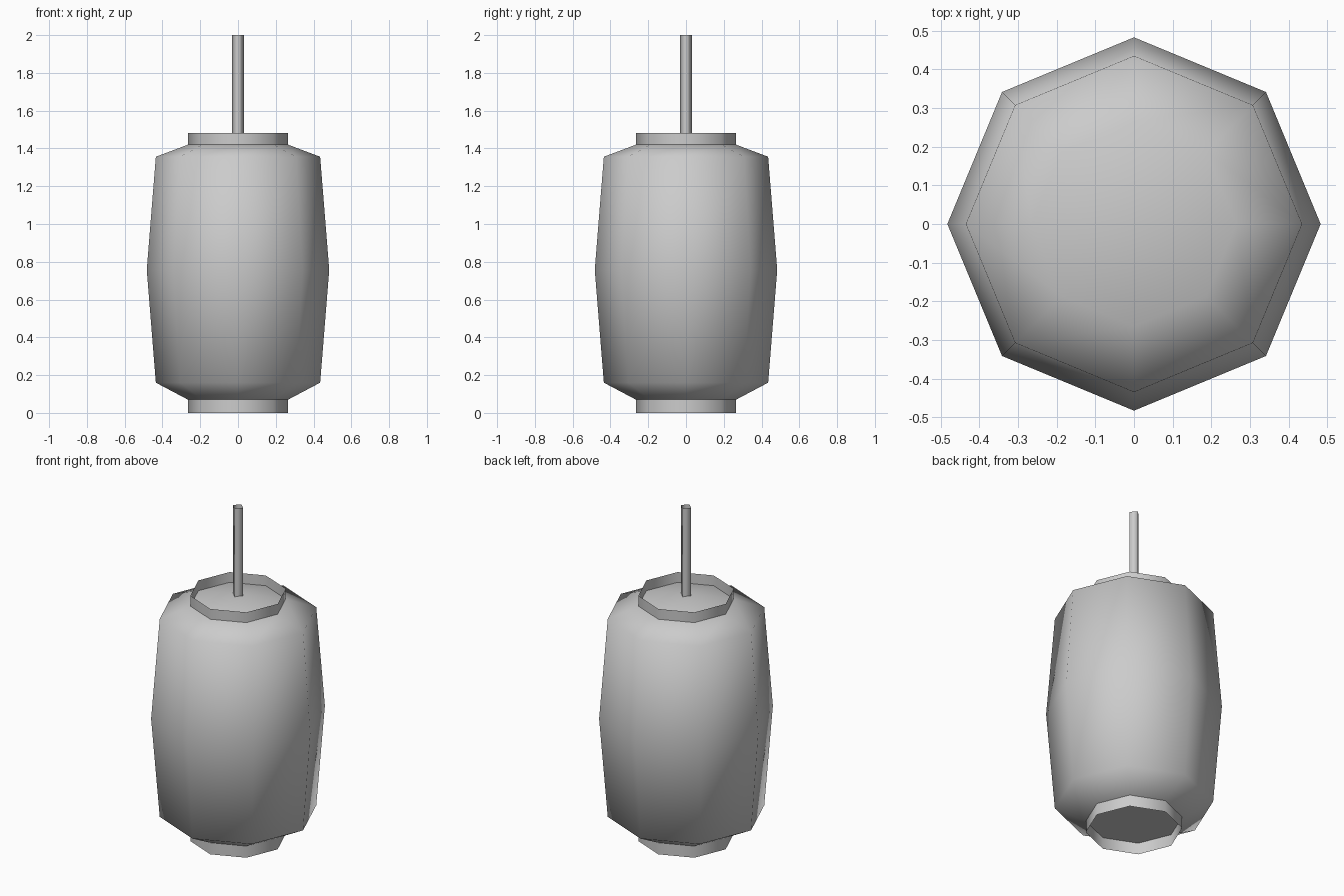
import bpy
import bmesh
from math import cos, sin, tau

cube = bpy.data.objects.get("Cube")
if cube:
    bpy.data.objects.remove(cube)

grey = bpy.data.materials.new("plain grey")
grey.use_nodes = True
GREY = (0.6, 0.6, 0.6, 1)
grey.diffuse_color = GREY
grey.node_tree.nodes["Principled BSDF"].inputs["Base Color"].default_value = GREY


def lathe(name, profile, sides):
    """Turn a bottom-to-top (radius, height) profile; radius 0 makes a pole."""
    bm = bmesh.new()
    rings = []
    for r, z in profile:
        count = sides if r else 1
        rings.append([bm.verts.new((r * cos(tau * i / sides), r * sin(tau * i / sides), z))
                      for i in range(count)])
    for low, high in zip(rings, rings[1:]):
        for i in range(sides):
            j = (i + 1) % sides
            if len(low) == 1:
                bm.faces.new((low[0], high[j], high[i]))
            elif len(high) == 1:
                bm.faces.new((low[i], low[j], high[0]))
            else:
                bm.faces.new((low[i], low[j], high[j], high[i]))
    for face in bm.faces:
        face.smooth = True
    mesh = bpy.data.meshes.new(name)
    bm.to_mesh(mesh)
    bm.free()
    mesh.materials.append(grey)
    obj = bpy.data.objects.new(name, mesh)
    bpy.context.collection.objects.link(obj)
    return obj


# Barrel-shaped paper shade with a shallow domed top
lathe("shade", [(0.265, 0.07), (0.435, 0.16), (0.483, 0.757),
                (0.435, 1.356), (0.265, 1.42), (0, 1.473)], 8)

# Thin open collars above and below the shade
lathe("top_collar", [(0.265, 1.41), (0.265, 1.482)], 8)
lathe("bottom_collar", [(0.265, 0), (0.265, 0.07)], 8)

# Flat floor recessed inside the bottom collar
lathe("floor", [(0, 0.07), (0.265, 0.07)], 8)

# Slender open four-sided hanging rod
lathe("hanging_rod", [(0.033, 1.46), (0.033, 2)], 4)
